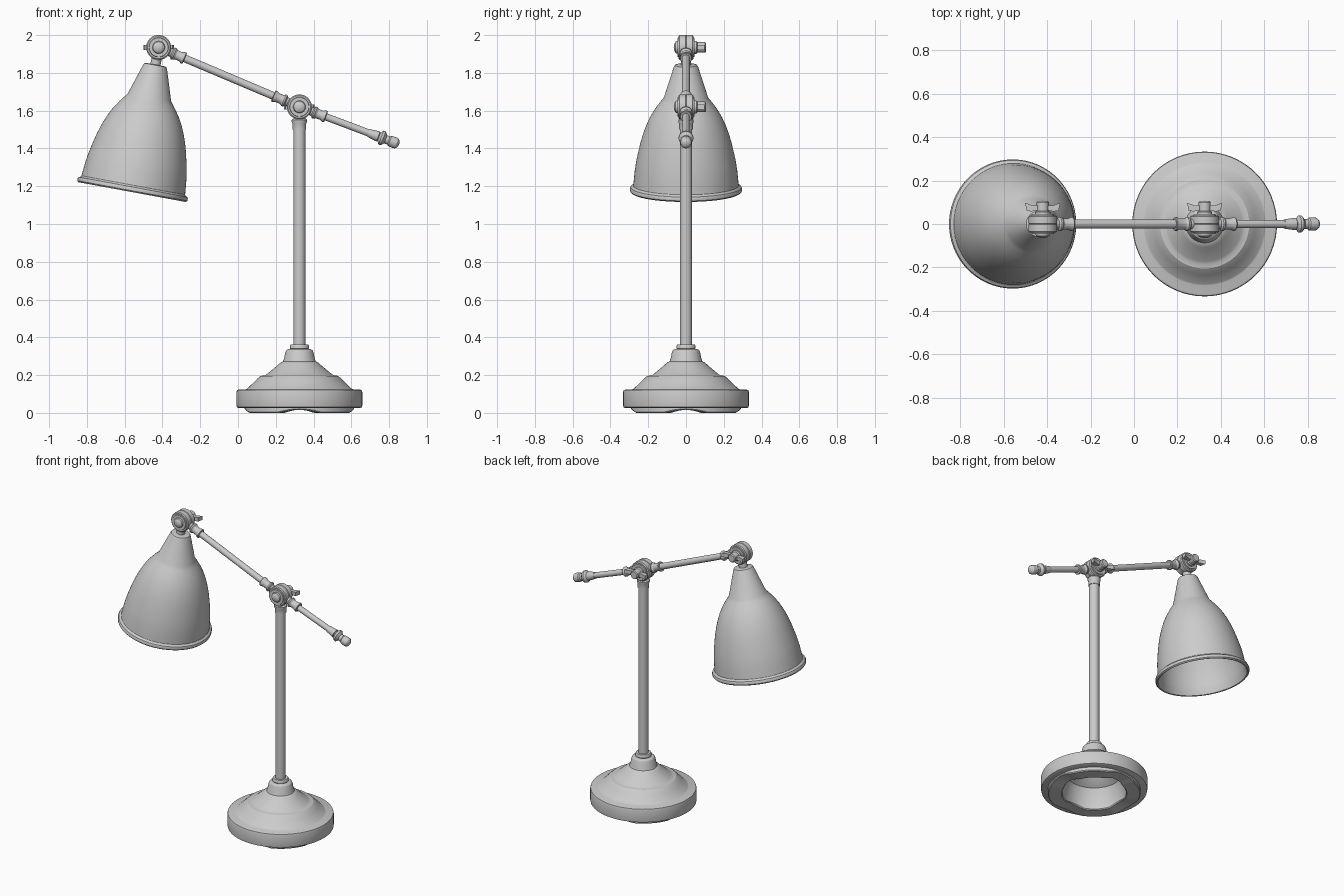
import bpy, bmesh, math
from mathutils import Vector, Matrix

SEG = 64
X_POLE = 0.325
LOW = Vector((X_POLE, 0, 1.62))      # joint on top of the pole
HEAD = Vector((-0.42, 0, 1.935))     # joint above the shade


def finish(name, bm):
    bmesh.ops.remove_doubles(bm, verts=bm.verts, dist=1e-5)
    bmesh.ops.recalc_face_normals(bm, faces=bm.faces)
    mesh = bpy.data.meshes.new(name)
    bm.to_mesh(mesh)
    bm.free()
    ob = bpy.data.objects.new(name, mesh)
    bpy.context.collection.objects.link(ob)
    return ob


def lathe(name, profile, origin, axis=(0, 0, 1), closed=False, seg=SEG, warp=None):
    """Spin (radius, height) points about an axis through origin."""
    rot = Vector((0, 0, 1)).rotation_difference(Vector(axis)).to_matrix().to_4x4()
    mat = Matrix.Translation(origin) @ rot
    bm = bmesh.new()
    rings = []
    for r, h in profile:
        ring = []
        for i in range(seg):
            a = math.tau * i / seg
            z = warp(h, a) if warp else h
            ring.append(bm.verts.new(mat @ Vector((r * math.cos(a), r * math.sin(a), z))))
        rings.append(ring)
    n = len(rings)
    for k in range(n if closed else n - 1):
        p, q = rings[k], rings[(k + 1) % n]
        for i in range(seg):
            j = (i + 1) % seg
            bm.faces.new((p[i], p[j], q[j], q[i]))
    return finish(name, bm)


# Stepped base, hollow underneath
lathe("base", [
    (0, 0.24), (0.06, 0.24), (0.09, 0.19), (0.17, 0.14), (0.19, 0.09), (0.2, 0.03),
    (0.32, 0.025), (0.331, 0.03), (0.333, 0.04), (0.333, 0.11), (0.33, 0.12), (0.32, 0.124),
    (0.283, 0.125), (0.277, 0.128), (0.235, 0.168), (0.222, 0.182), (0.212, 0.19), (0.205, 0.196),
    (0.185, 0.198), (0.172, 0.205), (0.118, 0.25), (0.105, 0.262), (0.097, 0.268), (0.087, 0.272),
    (0.082, 0.285), (0.075, 0.32), (0.07, 0.331), (0.06, 0.338), (0, 0.34)], (X_POLE, 0, 0))

# Foot ring with four shallow arches
lathe("foot_ring", [(0.2, 0.035), (0.29, 0.035), (0.29, 0.006), (0.285, 0), (0.205, 0), (0.2, 0.006)],
      (X_POLE, 0, 0), closed=True,
      warp=lambda h, a: h + (0.016 * max(0, math.cos(4 * a)) if h < 0.02 else 0))

# Pole with its collars
lathe("pole_collar", [(0, 0.335), (0.045, 0.335), (0.051, 0.342), (0.051, 0.354), (0.047, 0.361), (0, 0.361)],
      (X_POLE, 0, 0))
lathe("pole", [(0, 0.34), (0.032, 0.34), (0.032, 1.53), (0, 1.53)], (X_POLE, 0, 0), seg=32)
lathe("pole_top", [(0, 1.5), (0.036, 1.5), (0.036, 1.53), (0.041, 1.542), (0.041, 1.55),
                   (0.028, 1.565), (0.026, 1.6), (0, 1.6)], (X_POLE, 0, 0), seg=32)

# Swivel joints: split disc, screw cap at the front, wing nut at the back
Y = (0, 1, 0)
DISC = [(0, 0), (0.05, 0), (0.052, 0.006), (0.06, 0.006), (0.066, 0.011),
        (0.066, 0.042), (0.063, 0.045), (0, 0.045)]
WING = [(0.015, 0.064), (0.05, 0.058), (0.073, 0.06), (0.076, 0.075), (0.081, 0.097),
        (0.065, 0.092), (0.045, 0.084), (0.015, 0.086)]
for label, c in (("lower", LOW), ("head", HEAD)):
    lathe(label + "_joint_front", DISC, c + Vector((0, -0.045, 0)), Y)
    lathe(label + "_joint_back", DISC, c + Vector((0, 0.045, 0)), (0, -1, 0))
    lathe(label + "_screw_cap", [(0, 0.03), (0.033, 0.03), (0.033, 0.048), (0.03, 0.055),
                                 (0.02, 0.061), (0.01, 0.064), (0, 0.065)], c, (0, -1, 0), seg=32)
    lathe(label + "_wing_nut", [(0, 0.03), (0.035, 0.03), (0.035, 0.055), (0.028, 0.06), (0.028, 0.1),
                                (0.023, 0.106), (0, 0.107)], c, Y, seg=32)
    bm = bmesh.new()
    for s in (-1, 1):
        f = bm.faces.new([bm.verts.new(c + Vector((s * x, y, -0.013))) for x, y in WING])
        ext = bmesh.ops.extrude_face_region(bm, geom=[f], use_keep_orig=True)
        bmesh.ops.translate(bm, vec=(0, 0, 0.026),
                            verts=[v for v in ext["geom"] if isinstance(v, bmesh.types.BMVert)])
    finish(label + "_nut_wings", bm)

# Arms with flared ferrules at the joints
FERRULE = [(0, 0.04), (0.023, 0.04), (0.023, 0.075), (0.033, 0.082), (0.033, 0.09),
           (0.026, 0.1), (0.025, 0.125), (0.032, 0.14), (0.032, 0.146), (0.029, 0.15), (0, 0.15)]
ROD = 0.0205
arm = (LOW - HEAD).normalized()
back = Vector((0.524, 0, -0.197)).normalized()
length = (LOW - HEAD).length
lathe("main_arm", [(0, 0.05), (ROD, 0.05), (ROD, length - 0.05), (0, length - 0.05)], HEAD, arm, seg=32)
for label, o, d in (("head", HEAD, arm), ("inner", LOW, -arm), ("outer", LOW, back)):
    lathe(label + "_ferrule", FERRULE, o, d, seg=32)
lathe("rear_arm", [(0, 0.05), (0.019, 0.05), (0.019, 0.45), (0, 0.45)], LOW, back, seg=32)
lathe("rear_arm_tip", [
    (0, 0.39), (0.021, 0.39), (0.028, 0.44), (0.028, 0.446), (0.022, 0.45), (0.03, 0.455), (0.039, 0.462),
    (0.039, 0.474), (0.03, 0.482), (0.023, 0.488), (0.023, 0.505), (0.029, 0.512), (0.03, 0.54),
    (0.028, 0.55), (0.02, 0.559), (0.01, 0.563), (0, 0.564)], LOW, back, seg=32)

# Shade and its neck hang along a tilted axis through the head joint
down = Vector((-0.181, 0, -0.983)).normalized()
lathe("shade_neck", [(0, 0.04), (0.027, 0.04), (0.027, 0.115), (0, 0.115)], HEAD, down, seg=32)
outer = [(0.05, 0.093), (0.059, 0.096), (0.064, 0.104), (0.117, 0.27), (0.132, 0.29), (0.15, 0.313),
         (0.172, 0.345), (0.192, 0.38), (0.21, 0.42), (0.226, 0.463), (0.24, 0.51), (0.252, 0.56),
         (0.263, 0.61), (0.271, 0.66), (0.276, 0.71), (0.279, 0.742)]
inner = [(r - 0.007, s + 0.003) for r, s in reversed(outer[3:])] + [(0.056, 0.11), (0, 0.108)]
rim = [(0.284, 0.748), (0.293, 0.752), (0.297, 0.761), (0.296, 0.772), (0.289, 0.779), (0.281, 0.777)]
lathe("lamp_shade", [(0, 0.092)] + outer + rim + inner, HEAD, down, seg=96)

# Smooth shading with crisp edges
for ob in bpy.context.scene.objects:
    ob.select_set(True)
    bpy.context.view_layer.objects.active = ob
bpy.ops.object.shade_smooth_by_angle(angle=math.radians(30))
